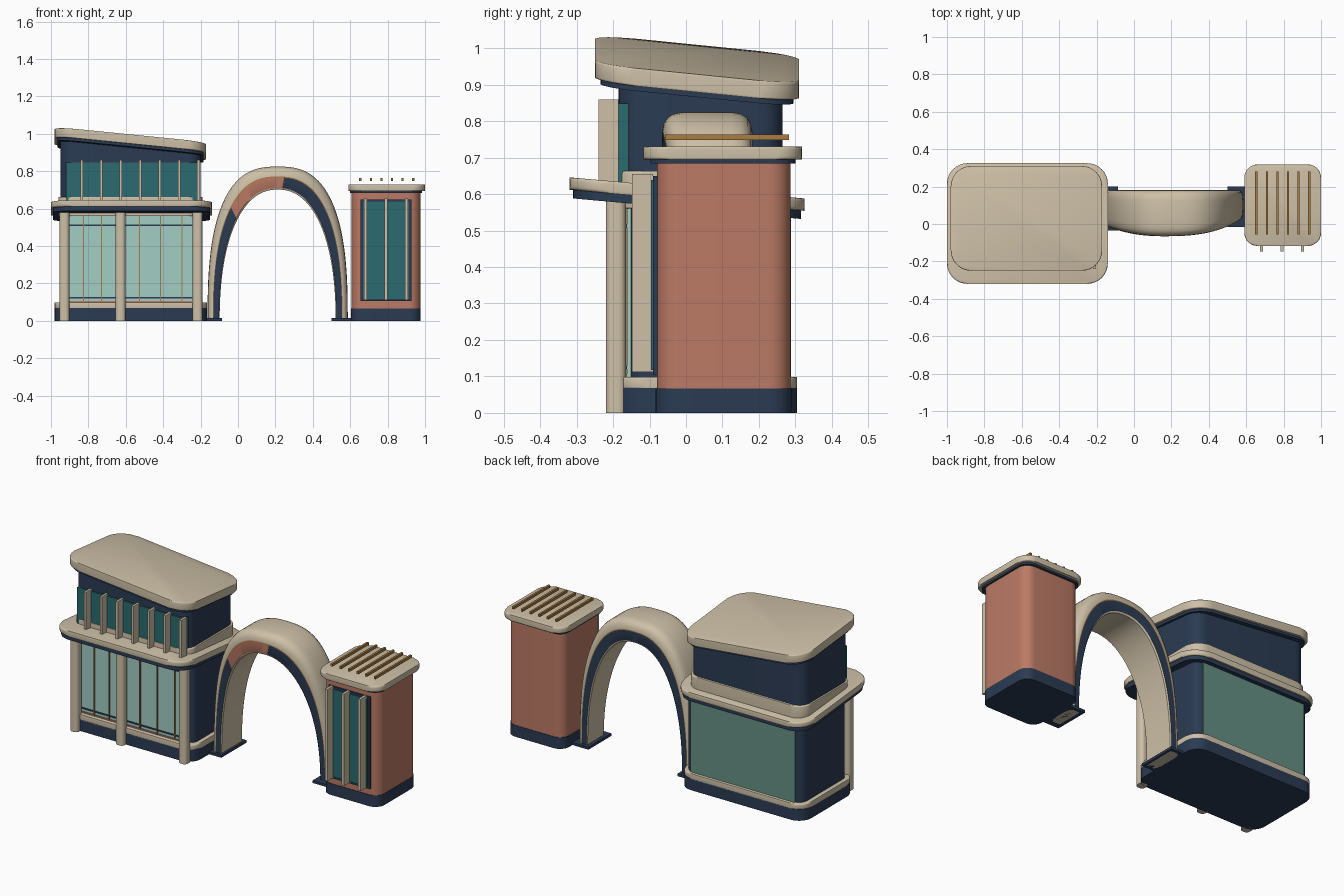
import bpy, bmesh
from math import sin, cos, pi

if "Cube" in bpy.data.objects:
    bpy.data.objects.remove(bpy.data.objects["Cube"], do_unlink=True)


def material(name, rgb):
    m = bpy.data.materials.new(name)
    m.use_nodes = True
    m.diffuse_color = (*rgb, 1)
    m.node_tree.nodes["Principled BSDF"].inputs["Base Color"].default_value = (*rgb, 1)
    return m


CREAM = material("warm cream", (0.62, 0.53, 0.39))
NAVY = material("navy", (0.024, 0.044, 0.088))
SALMON = material("terracotta", (0.5, 0.195, 0.13))
TEAL = material("dark teal", (0.024, 0.145, 0.16))
GLASS = material("pale glass", (0.36, 0.61, 0.56))
SAGE = material("sage green", (0.13, 0.28, 0.23))
GOLD = material("bronze", (0.4, 0.2, 0.055))


def finish(name, bm, mats):
    bmesh.ops.recalc_face_normals(bm, faces=bm.faces)
    me = bpy.data.meshes.new(name)
    bm.to_mesh(me)
    bm.free()
    for m in mats:
        me.materials.append(m)
    ob = bpy.data.objects.new(name, me)
    bpy.context.collection.objects.link(ob)
    bpy.ops.object.select_all(action="DESELECT")
    bpy.context.view_layer.objects.active = ob
    ob.select_set(True)
    bpy.ops.object.shade_smooth_by_angle(angle=0.6)
    return ob


def slab(name, mat, x, y, z, r=0.0, slope=(0, 0), flat_base=False, soft=0.0):
    """Upright block with rounded plan corners; slope tilts it about its centre."""
    bm = bmesh.new()
    cx, cy = sum(x) / 2, sum(y) / 2
    plan = []
    for k, (px, py) in enumerate(((x[1], y[1]), (x[0], y[1]), (x[0], y[0]), (x[1], y[0]))):
        steps = 8 if r else 0
        ox = px - r if px > cx else px + r
        oy = py - r if py > cy else py + r
        for i in range(steps + 1):
            a = (k + i / max(steps, 1)) * pi / 2
            plan.append((ox + r * cos(a), oy + r * sin(a)))
    rings = []
    for level, h in enumerate(z):
        t = 0 if (flat_base and level == 0) else 1
        rings.append([bm.verts.new((px, py, h + t * (slope[0] * (px - cx) + slope[1] * (py - cy))))
                      for px, py in plan])
    n = len(plan)
    bm.faces.new(rings[0][::-1])
    bm.faces.new(rings[1])
    for i in range(n):
        j = (i + 1) % n
        bm.faces.new((rings[0][i], rings[0][j], rings[1][j], rings[1][i]))
    if soft:
        rim = [e for e in bm.edges if len({v in rings[0] for v in e.verts}) == 1]
        bmesh.ops.bevel(bm, geom=rim, offset=soft, segments=3, affect="EDGES", profile=0.5)
    return finish(name, bm, [mat])


# Main pavilion: base, sill and lower body
slab("pavilion_base", NAVY, (-0.98, -0.165), (-0.19, 0.305), (0, 0.068), 0.08)
slab("pavilion_sill", CREAM, (-0.98, -0.165), (-0.19, 0.305), (0.066, 0.098), 0.08, soft=0.006)
slab("lower_body", NAVY, (-0.955, -0.19), (-0.155, 0.28), (0.09, 0.58), 0.05)
slab("back_panel", SAGE, (-0.915, -0.23), (0.27, 0.288), (0.098, 0.552))

# Shop front glazing with rails and mullions
slab("front_glass", GLASS, (-0.925, -0.22), (-0.162, -0.15), (0.098, 0.56))
slab("kick_strip", SALMON, (-0.925, -0.22), (-0.166, -0.15), (0.095, 0.106))
for name, h in (("lower_rail", 0.125), ("upper_rail", 0.512)):
    slab(name, NAVY, (-0.925, -0.22), (-0.167, -0.16), (h - 0.004, h + 0.004))
for x in (-0.826, -0.73, -0.527, -0.415, -0.3):
    slab("mullion", GOLD, (x - 0.003, x + 0.003), (-0.168, -0.16), (0.1, 0.56))
for x in (-0.928, -0.628, -0.216):
    slab("front_column", CREAM, (x - 0.026, x + 0.026), (-0.22, -0.165), (0, 0.59), 0.02)

# Sloping canopy around the pavilion
tilt = (0, -0.09)
slab("canopy", CREAM, (-1.0, -0.14), (-0.32, 0.325), (0.583, 0.617), 0.11, tilt, soft=0.009)
slab("canopy_soffit", NAVY, (-0.99, -0.15), (-0.31, 0.315), (0.56, 0.585), 0.1, tilt)

# Upper storey
slab("upper_plinth", CREAM, (-0.96, -0.19), (-0.197, 0.278), (0.56, 0.663), 0.08, soft=0.006)
roof_tilt = (-0.1, -0.1)
slab("upper_body", NAVY, (-0.95, -0.2), (-0.185, 0.265), (0.57, 0.93), 0.07, roof_tilt, True)
slab("upper_window", TEAL, (-0.92, -0.215), (-0.192, -0.14), (0.62, 0.848))
for i in range(7):
    x = -0.835 + 0.104 * i
    slab("window_fin", CREAM, (x - 0.007, x + 0.007), (-0.24, -0.185), (0.625, 0.86))
slab("roof_soffit", NAVY, (-0.965, -0.185), (-0.235, 0.295), (0.905, 0.93), 0.1, roof_tilt)
slab("roof", CREAM, (-0.98, -0.17), (-0.25, 0.31), (0.92, 0.969), 0.11, roof_tilt, soft=0.006)

# Side tower
slab("tower_base", NAVY, (0.605, 0.977), (-0.083, 0.29), (0, 0.067), 0.06)
slab("tower_body", SALMON, (0.607, 0.975), (-0.08, 0.287), (0.066, 0.69), 0.06)
slab("tower_trim", NAVY, (0.6, 0.985), (-0.098, 0.3), (0.684, 0.7), 0.06)
slab("tower_roof", CREAM, (0.59, 1.0), (-0.117, 0.318), (0.695, 0.73), 0.07, soft=0.007)
slab("tower_window_frame", NAVY, (0.655, 0.927), (-0.09, -0.07), (0.105, 0.65))
slab("tower_window", TEAL, (0.668, 0.914), (-0.096, -0.07), (0.118, 0.638))
for x in (0.682, 0.79, 0.9):
    slab("tower_fin", CREAM, (x - 0.008, x + 0.008), (-0.148, -0.09), (0.112, 0.655))
for i in range(6):
    x = 0.654 + 0.0565 * i
    slab("roof_slat", GOLD, (x - 0.006, x + 0.006), (-0.057, 0.282), (0.748, 0.763))


# Archway: banded section swept between an inner and an outer curve
def arc(a, half, height, n):
    c, s = cos(a), max(sin(a), 0)
    return 0.212 + half * (1 if c > 0 else -1) * abs(c) ** (2 / n), height * s ** (2 / n)


def arch():
    bm = bmesh.new()
    half = [(0, 0.006), (0.07, 0), (0.53, 0), (0.57, 0), (0.74, 0.004),
            (0.88, 0.014), (0.96, 0.03), (1, 0.055)]
    section = [(f, d, 0) for f, d in half] + [(f, d, 1) for f, d in reversed(half)]
    m, steps = len(half), 56
    rings = []
    for i in range(steps + 1):
        t = i / steps
        a = pi * (1 - t)
        xi, zi = arc(a, 0.31, 0.702, 2.25)
        xo, zo = arc(a, 0.375, 0.825, 2.7)
        front = -0.02 + 0.04 * t - 0.065 * sin(a) ** 2
        rings.append([bm.verts.new((xi + (xo - xi) * f, 0.182 - d if back else front + d,
                                    zi + (zo - zi) * f)) for f, d, back in section])
    n = len(section)
    for i in range(steps):
        for k in range(n):
            j = (k + 1) % n
            face = bm.faces.new((rings[i][k], rings[i][j], rings[i + 1][j], rings[i + 1][k]))
            if k in (1, n - 3):
                # painted band, with an accent left of the crown
                face.material_index = 2 if k == 1 and 0.27 < (i + 0.5) / steps < 0.51 else 1
            elif k in (2, n - 4):
                face.material_index = 3
    bm.faces.new(rings[0])
    bm.faces.new(rings[-1])
    finish("archway", bm, [CREAM, NAVY, SALMON, GOLD])


arch()
slab("arch_foot_right", NAVY, (-0.18, -0.085), (-0.035, 0.2), (0, 0.015))
slab("arch_foot_left", NAVY, (0.5, 0.61), (-0.015, 0.2), (0, 0.015))
